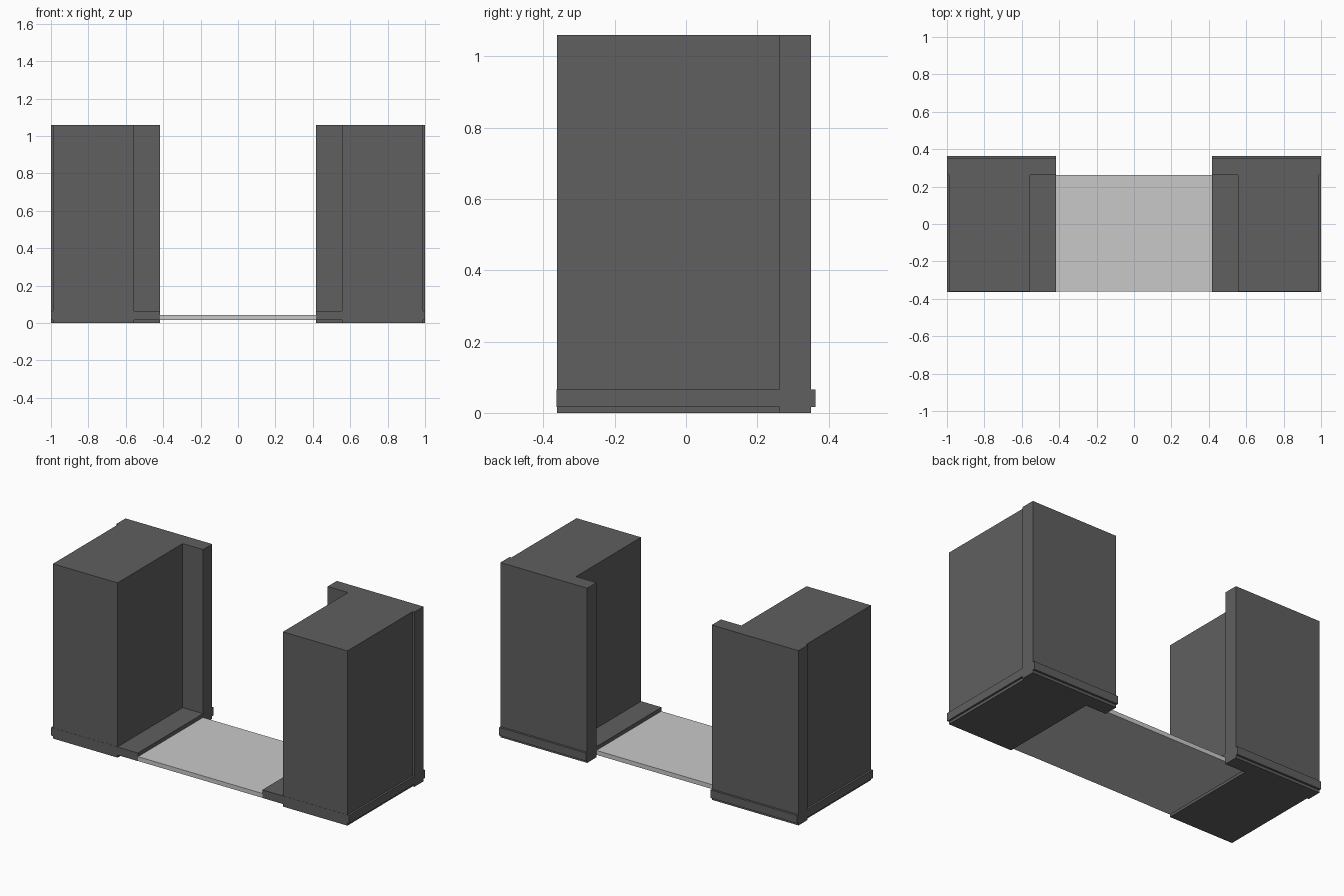
import bpy

if "Cube" in bpy.data.objects:
    bpy.data.objects.remove(bpy.data.objects["Cube"])

def material(name, rgb):
    m = bpy.data.materials.new(name)
    m.diffuse_color = (*rgb, 1.0)
    m.use_nodes = True
    m.node_tree.nodes["Principled BSDF"].inputs["Base Color"].default_value = m.diffuse_color
    return m

dark = material("dark grey", (0.115, 0.115, 0.115))
light = material("light grey", (0.584, 0.584, 0.584))

def box(name, x, y, z, mat):
    """Box from (min, max) ranges on each axis."""
    xs, ys, zs = sorted(x), sorted(y), sorted(z)
    verts = [(a, b, c) for c in zs for b in ys for a in xs]
    faces = [(0, 2, 3, 1), (4, 5, 7, 6), (0, 1, 5, 4),
             (2, 6, 7, 3), (0, 4, 6, 2), (1, 3, 7, 5)]
    mesh = bpy.data.meshes.new(name)
    mesh.from_pydata(verts, [], faces)
    mesh.materials.append(mat)
    ob = bpy.data.objects.new(name, mesh)
    bpy.context.collection.objects.link(ob)
    return ob

TOP = 1.06
for side, s in (("left", -1), ("right", 1)):
    # main tower block
    box(side + "_tower", (s * 0.555, s * 0.988), (-0.362, 0.262), (0, TOP), dark)
    # wider panel behind the tower
    box(side + "_back_panel", (s * 0.418, s * 1.0), (0.262, 0.35), (0, TOP), dark)
    # thin base slab that sticks out around the tower
    box(side + "_base_slab", (s * 0.418, s * 1.0), (-0.363, 0.363), (0.016, 0.065), dark)

# floor plate joining the towers
box("floor_plate", (-0.555, 0.555), (-0.361, 0.262), (0.0155, 0.042), light)
